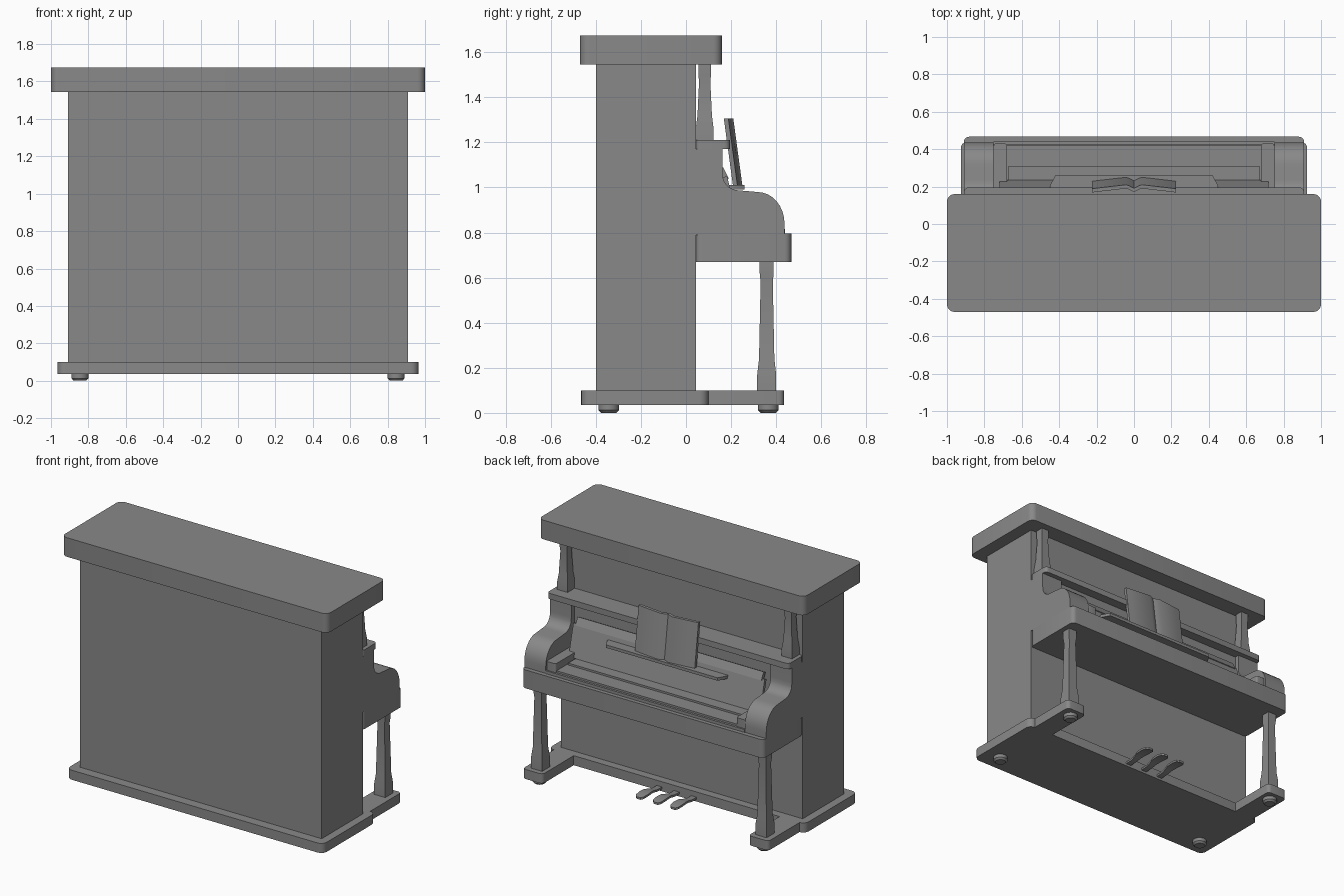
import bpy, bmesh, math
from mathutils import Vector

cube = bpy.data.objects.get("Cube")
if cube:
    bpy.data.objects.remove(cube, do_unlink=True)

grey = bpy.data.materials.new("plain grey")
grey.use_nodes = True
COLOUR = (0.25, 0.25, 0.25, 1)
grey.diffuse_color = COLOUR
grey.node_tree.nodes["Principled BSDF"].inputs["Base Color"].default_value = COLOUR


def finish(name, bm, smooth=True):
    bmesh.ops.recalc_face_normals(bm, faces=bm.faces)
    mesh = bpy.data.meshes.new(name)
    bm.to_mesh(mesh)
    bm.free()
    mesh.materials.append(grey)
    ob = bpy.data.objects.new(name, mesh)
    bpy.context.collection.objects.link(ob)
    if smooth:
        bpy.ops.object.select_all(action='DESELECT')
        ob.select_set(True)
        bpy.context.view_layer.objects.active = ob
        bpy.ops.object.shade_smooth_by_angle(angle=math.radians(35))
    return ob


def prism(name, points, lo, hi, axis="z"):
    """Extrude an outline: (x, y) along z, or (y, z) along x."""
    bm = bmesh.new()
    place = (lambda p, t: (p[0], p[1], t)) if axis == "z" else (lambda p, t: (t, p[0], p[1]))
    face = bm.faces.new([bm.verts.new(place(p, lo)) for p in points])
    moved = bmesh.ops.extrude_face_region(bm, geom=[face])["geom"]
    shift = Vector(place((0, 0), hi - lo))
    bmesh.ops.translate(bm, vec=shift, verts=[v for v in moved if isinstance(v, bmesh.types.BMVert)])
    return finish(name, bm)


def rounded(x0, x1, y0, y1, r, steps=5):
    """Rectangle outline with rounded corners."""
    corners = [(x1 - r, y1 - r), (x0 + r, y1 - r), (x0 + r, y0 + r), (x1 - r, y0 + r)]
    return [(cx + r * math.cos(a), cy + r * math.sin(a))
            for k, (cx, cy) in enumerate(corners)
            for a in [math.pi / 2 * (k + i / steps) for i in range(steps + 1)]]


def slab(name, x0, x1, y0, y1, z0, z1, r=0.0):
    pts = rounded(x0, x1, y0, y1, r) if r else [(x0, y0), (x1, y0), (x1, y1), (x0, y1)]
    return prism(name, pts, z0, z1)


def loft(name, x, y, rings, sides):
    """Stack regular cross-sections given as (height, half width)."""
    bm = bmesh.new()
    grow = 1 / math.cos(math.pi / sides) if sides == 4 else 1
    loops = []
    for z, h in rings:
        angles = [2 * math.pi * (i + 0.5) / sides for i in range(sides)]
        loops.append([bm.verts.new((x + h * grow * math.cos(a), y + h * grow * math.sin(a), z))
                      for a in angles])
    for a, b in zip(loops, loops[1:]):
        for i in range(sides):
            j = (i + 1) % sides
            bm.faces.new((a[i], a[j], b[j], b[i]))
    bm.faces.new(loops[0])
    bm.faces.new(loops[-1])
    return finish(name, bm)


def board(name, a, b, thick, half):
    """Leaning board between two (y, z) points, spanning the width."""
    d = (Vector(b) - Vector(a)).normalized() * thick
    n = Vector((-d.y, d.x))
    return prism(name, [a, b, Vector(b) + n, Vector(a) + n], -half, half, "x")


# Case
slab("case", -0.91, 0.91, -0.40, 0.045, 0.10, 1.545)
slab("lid", -1, 1, -0.47, 0.16, 1.545, 1.675, 0.04)
slab("base", -0.965, 0.965, -0.465, 0.10, 0.035, 0.10, 0.04)
slab("key_bed", -0.91, 0.91, 0.04, 0.467, 0.67, 0.795, 0.03)
slab("shelf", -0.91, 0.91, 0.04, 0.195, 1.17, 1.21, 0.025)
slab("inner_wall", -0.76, 0.76, 0.04, 0.13, 0.795, 1.17)

# Scrolled cheek outline: concave sweep, then a convex nose
cheek = [(0.04, 0.79), (0.04, 1.17), (0.162, 1.17), (0.162, 1.07)]
cheek += [(0.235 - 0.073 * math.cos(a), 1.06 - 0.073 * math.sin(a))
          for a in [math.pi / 2 * i / 7 for i in range(1, 8)]]
cheek += [(0.317 + 0.12 * math.sin(a), 0.84 + 0.14 * math.cos(a))
          for a in [math.pi / 2 * i / 8 for i in range(9)]]
cheek += [(0.437, 0.79)]

LEG = [(0.10, 0.042), (0.17, 0.042), (0.24, 0.034), (0.58, 0.027), (0.62, 0.031), (0.67, 0.031)]
POST = [(1.21, 0.039), (1.265, 0.039), (1.32, 0.032), (1.47, 0.025), (1.50, 0.028), (1.545, 0.028)]
FOOT = [(0, 0.034), (0.012, 0.046), (0.035, 0.046)]

for side, s in (("left", 1), ("right", -1)):
    def span(a, b):
        return sorted((s * a, s * b))
    prism(side + "_cheek", cheek, *span(0.75, 0.91), "x")
    slab(side + "_key_block", *span(0.68, 0.75), 0.12, 0.43, 0.79, 0.875, 0.012)
    slab(side + "_base_arm", *span(0.775, 0.925), 0.02, 0.435, 0.035, 0.10, 0.025)
    loft(side + "_leg", s * 0.845, 0.358, LEG, 4)
    loft(side + "_post", s * 0.845, 0.083, POST, 4)
    for place, y in (("key_side", 0.365), ("wall_side", -0.343)):
        loft(f"{side}_{place}_foot", s * 0.845, y, FOOT, 16)

# Keyboard and open key cover
slab("white_keys", -0.68, 0.68, 0.12, 0.42, 0.79, 0.825)
slab("black_keys", -0.67, 0.67, 0.12, 0.31, 0.82, 0.838)
slab("key_slip", -0.75, 0.75, 0.425, 0.44, 0.79, 0.815)
board("key_cover", (0.235, 0.84), (0.182, 1.05), 0.02, 0.72)
board("key_cover_lip", (0.19, 1.04), (0.165, 1.09), 0.024, 0.70)

# Music ledge with clipped corners, and the open book leaning on it
prism("music_ledge", [(-0.45, 0.185), (0.45, 0.185), (0.45, 0.205), (0.42, 0.26),
                      (-0.42, 0.26), (-0.45, 0.205)], 0.99, 1.01)
bm = bmesh.new()
outline = [(-0.225, 0.228), (-0.19, 0.233), (-0.04, 0.25), (0, 0.232),
           (0.04, 0.25), (0.19, 0.233), (0.225, 0.228)]
outline += [(x, y - 0.02) for x, y in reversed(outline)]
low, high = [[bm.verts.new((x, y + dy, z)) for x, y in outline]
             for z, dy in ((1.01, 0.0), (1.305, -0.04))]
n = len(outline)
bm.faces.new(low)
bm.faces.new(high)
for i in range(n):
    j = (i + 1) % n
    bm.faces.new((low[i], low[j], high[j], high[i]))
finish("music_book", bm)

# Pedals: S-bent strips with a broad round toe
PATH = [(0.08, 0.05, 0.02), (0.15, 0.052, 0.02), (0.19, 0.062, 0.023), (0.22, 0.07, 0.03),
        (0.27, 0.07, 0.034), (0.31, 0.066, 0.03), (0.325, 0.062, 0.016)]
for name, x in (("left_pedal", 0.13), ("middle_pedal", 0), ("right_pedal", -0.13)):
    bm = bmesh.new()
    rows = [[bm.verts.new((x + sx * w, y, z + dz)) for sx, dz in ((-1, 0), (1, 0), (1, 0.014), (-1, 0.014))]
            for y, z, w in PATH]
    for a, b in zip(rows, rows[1:]):
        for i in range(4):
            j = (i + 1) % 4
            bm.faces.new((a[i], a[j], b[j], b[i]))
    bm.faces.new(rows[0])
    bm.faces.new(rows[-1])
    finish(name, bm)
